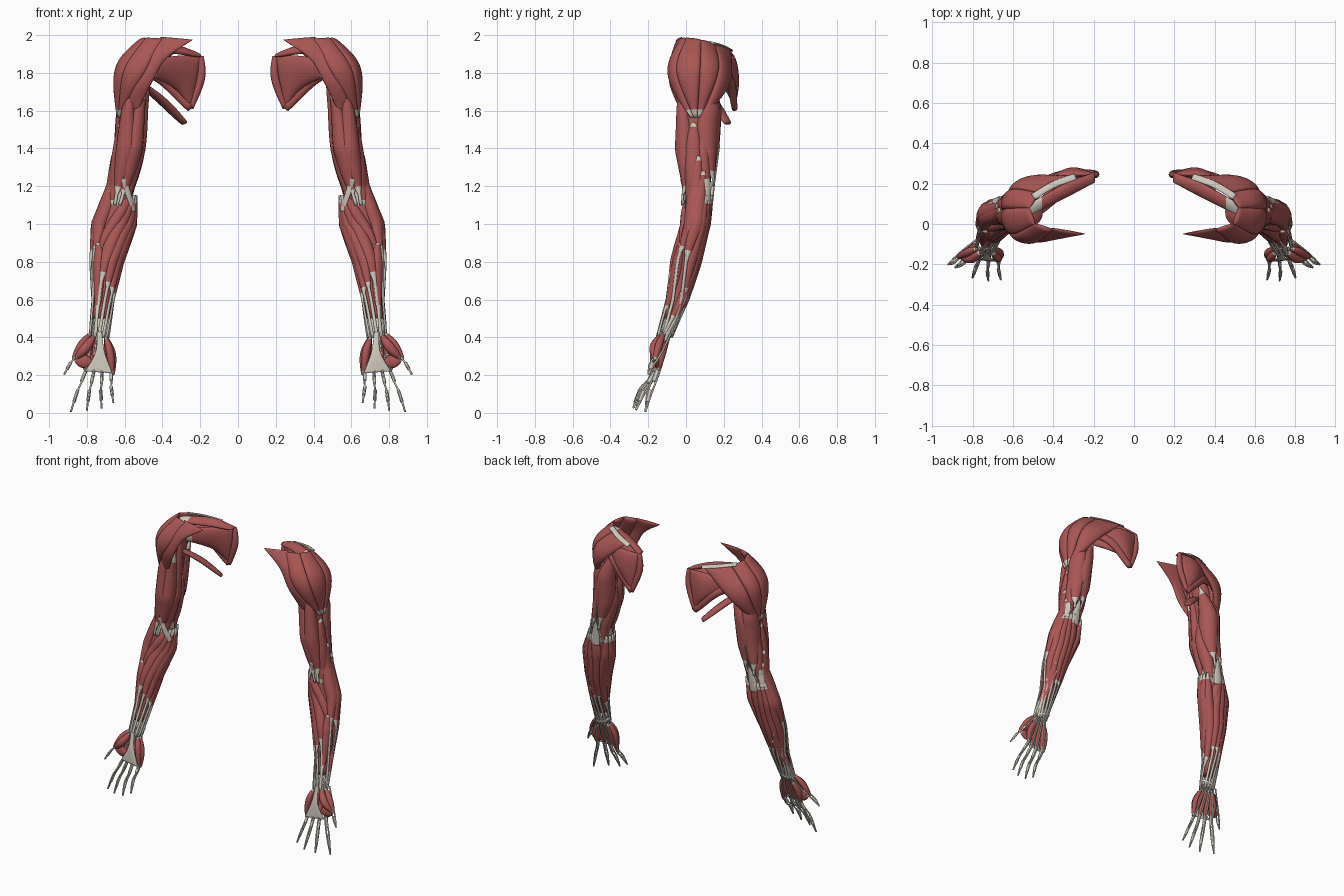
import bpy, bmesh
from math import sin, cos, pi, radians
from mathutils import Vector as V

if "Cube" in bpy.data.objects:
    bpy.data.objects.remove(bpy.data.objects["Cube"])

def material(name, col):
    m = bpy.data.materials.new(name)
    m.diffuse_color = (*col, 1)
    m.use_nodes = True
    m.node_tree.nodes["Principled BSDF"].inputs["Base Color"].default_value = m.diffuse_color
    return m
RED = material("muscle_red", (.40, .095, .088))
PALE = material("tendon_pale", (.62, .58, .50))

def cr(pts, t):
    """Catmull-Rom point on a short control list."""
    p = [V(q) for q in pts]
    p = [p[0] * 2 - p[1]] + p + [p[-1] * 2 - p[-2]]
    x = min(max(t, 0), 1) * (len(pts) - 1)
    i = min(int(x), len(pts) - 2)
    f = x - i
    a, b, c, d = p[i:i + 4]
    return b + ((c - a) * f + (2 * a - 5 * b + 4 * c - d) * f * f + (3 * b - a - 3 * c + d) * f ** 3) / 2

def skin(name, rings, pale, mirror=True):
    """Close a stack of rings; pale(t) tells which bands are tendon."""
    bm = bmesh.new()
    vs = [[bm.verts.new(p) for p in r] for r in rings]
    n = len(vs[0])
    for i in range(len(vs) - 1):
        for j in range(n):
            k = (j + 1) % n
            f = bm.faces.new((vs[i][j], vs[i][k], vs[i + 1][k], vs[i + 1][j]))
            f.material_index = int(pale((i + .5) / (len(vs) - 1)))
    for r, t in ((vs[0], 0), (vs[-1], 1)):
        bm.faces.new(r).material_index = int(pale(t))
    bmesh.ops.recalc_face_normals(bm, faces=bm.faces)
    for f in bm.faces:
        f.smooth = True
    me = bpy.data.meshes.new(name)
    bm.to_mesh(me)
    bm.free()
    me.materials.append(RED)
    me.materials.append(PALE)
    ob = bpy.data.objects.new(name, me)
    bpy.context.collection.objects.link(ob)
    if mirror:
        ob.modifiers.new("mirror", 'MIRROR').use_mirror_merge = False

# Arm envelope: z, centre x, centre y, half width x, half depth y
ARM = [(1.9, .5, .06, .07, .09), (1.6, .56, .07, .09, .128), (1.4, .575, .057, .09, .122),
       (1.2, .615, .065, .083, .087), (1, .655, .05, .124, .082), (.8, .695, 0, .092, .085),
       (.6, .715, -.045, .064, .064), (.4, .735, -.115, .055, .045)]

def env(z):
    for a, b in zip(ARM, ARM[1:]):
        if z >= b[0]:
            break
    f = min(max((a[0] - z) / (a[0] - b[0]), 0), 1)
    return [p + (q - p) * f for p, q in zip(a, b)][1:]

def belly(t, t0, t1):
    u = (t - t0) / (t1 - t0)
    return sin(pi * u) ** .65 if 0 < u < 1 else 0

def loft(name, centre, normal, w, d, span, tw, steps=30, sides=12, mirror=True):
    """Spindle with a belly over span and thin tendons outside it."""
    rings = []
    for i in range(steps + 1):
        t = i / steps
        b = belly(t, *span)
        thin = min(tw, .006)
        hw, hd = tw + (w - tw) * b, thin + (d - thin) * b
        c = centre(t, hd)
        tan = (centre(min(t + .02, 1), hd) - centre(max(t - .02, 0), hd)).normalized()
        n = normal(t)
        n = (n - tan * n.dot(tan)).normalized()
        s = tan.cross(n)
        rings.append([c + s * hw * cos(2 * pi * k / sides) + n * hd * sin(2 * pi * k / sides) for k in range(sides)])
    skin(name, rings, lambda t: belly(t, *span) < .3, mirror)

FULL, TENDON = (0, 1), (-2, -1)

def muscle(name, zs, angles, w, d, span=FULL, tw=.009):
    """Spindle on the arm envelope; angle 0 is lateral, 90 back."""
    path = list(zip(zs, angles))
    sink = .03 if span is FULL else 0      # ends of short muscles dive inward
    def centre(t, hd):
        z, a = cr(path, t)
        x, y, hx, hy = env(z)
        a, r = radians(a), hd + sink * (1 - hd / d)
        return V((x + (hx - r) * cos(a), y + (hy - r) * sin(a), z))
    def normal(t):
        z, a = cr(path, t)
        hx, hy = env(z)[2:]
        return V((cos(radians(a)) * hy, sin(radians(a)) * hx, 0))
    loft(name, centre, normal, w, d, span, tw)

def strand(name, pts, w, d, n=(0, -1, 0), span=FULL, tw=.006, steps=16, mirror=True):
    loft(name, lambda t, h: cr(pts, t), lambda t: V(n), w, d, span, tw, steps, 10, mirror)

def sheet(name, A, B, th, pale_end=1, steps=24, sides=20):
    """Broad muscle: lens-shaped sheet between two edge curves."""
    rings = []
    for i in range(steps + 1):
        u = i / steps
        a, b = cr(A, u), cr(B, u)
        hi, lo = min(u + .03, 1), max(u - .03, 0)
        n = (cr(A, hi) + cr(B, hi) - cr(A, lo) - cr(B, lo)).cross(b - a).normalized()
        k = th * (.25 + .75 * max(sin(pi * u), 0) ** .5)
        ang = [2 * pi * j / sides for j in range(sides)]
        rings.append([a.lerp(b, .5 - .5 * cos(g)) + n * k * sin(g) for g in ang])
    skin(name, rings, lambda t: t > pale_end)

# Deep core that closes the gaps between surface muscles
core = []
for i in range(31):
    z = 1.88 - i * .046
    x, y, hx, hy = env(z)
    core.append([(x + .74 * hx * cos(k * pi / 8), y + .74 * hy * sin(k * pi / 8), z) for k in range(16)])
skin("deep_muscle_core", core, lambda t: .51 < t < .56)

# Shoulder cap: origin and bulge of each seam, shared insertion
SEAMS = [((.4, -.03, 1.98), (.5, -.085, 1.79)), ((.49, 0, 1.985), (.605, -.05, 1.81)),
         ((.52, .08, 1.975), (.638, .075, 1.82)), ((.47, .155, 1.95), (.605, .17, 1.8)),
         ((.32, .24, 1.92), (.51, .225, 1.74))]
seams = [(o, b, (.632, .02 + .02 * i, 1.565)) for i, (o, b) in enumerate(SEAMS)]
for i, (a, b) in enumerate(zip(seams, seams[1:])):
    sheet(f"deltoid_{i}", a, b, .026, .9)
sheet("collar_muscle", [(.24, -.05, 1.975), (.38, -.07, 1.875), (.455, -.075, 1.75), (.53, -.03, 1.6)],
      [(.41, -.02, 1.99), (.49, -.065, 1.87), (.55, -.07, 1.74), (.6, -.01, 1.6)], .016)
strand("shoulder_blade_tendon", [(.29, .235, 1.922), (.4, .195, 1.943), (.5, .135, 1.96)], .02, .012,
       (0, .4, 1), TENDON, .018)

# Shoulder blade: corner points, with front and back layers
INNER, TIP, HEAD = V((.195, .245, 1.89)), V((.25, .258, 1.612)), V((.5, .1, 1.86))
BACK, FRONT, DOWN = V((0, .06, 0)), V((0, -.04, 0)), V((0, 0, -.06))
MID_UP, MID_LOW = V((.33, .21, 1.89)), V((.335, .225, 1.715))
sheet("blade_back_muscle", [INNER, MID_UP + BACK / 2, HEAD + BACK], [TIP, MID_LOW + BACK / 2, HEAD + BACK + DOWN], .026, .9)
sheet("blade_front_muscle", [INNER, MID_UP + FRONT, HEAD + FRONT], [TIP, MID_LOW + FRONT / 2, HEAD + FRONT + DOWN], .028, .82)
strand("blade_edge_muscle", [INNER, (.197, .247, 1.77), TIP], .022, .02, span=(-.12, 1.12))
sheet("blade_top_muscle", [INNER + BACK / 5, (.34, .2, 1.94), (.52, .1, 1.945)],
      [INNER + FRONT, (.34, .13, 1.91), (.52, .04, 1.92)], .02, .85)
strand("blade_lower_muscle", [TIP, (.4, .23, 1.765), (.55, .14, 1.83)], .03, .022, (0, 1, 0), (-.2, 1.1))
strand("left_armpit_muscle", [(-.285, .22, 1.535), (-.4, .14, 1.65), (-.52, .03, 1.75)],
       .036, .018, (.5, .5, .7), (-.15, 1.1), .012, mirror=False)

# Upper arm
BICEPS, LOW, LONG = (1.85, 1.5, 1.3, 1.1), (1.54, 1.34, 1.09), (1.78, 1.5, 1.2)
muscle("biceps_outer", BICEPS, (-75, -65, -70, -80), .054, .054, (.12, .88))
muscle("biceps_inner", BICEPS, (-125, -125, -112, -95), .054, .054, (.12, .9))
muscle("brachialis_outer", LOW, (-15, -18, -65), .05, .04)
muscle("brachialis_inner", LOW, (-168, -158, -120), .042, .04)
muscle("armpit_arm_muscle", BICEPS[:3], (-150, -165, -180), .034, .034)
muscle("triceps_outer", LONG, (50, 40, 70), .064, .05, (0, .92))
muscle("triceps_long", LONG, (140, 118, 105), .066, .055, (.05, .88))
muscle("triceps_inner", LOW, (170, 160, 130), .05, .045)
muscle("triceps_side", LOW, (20, 25, 55), .035, .035)
muscle("triceps_tendon", (1.42, 1.2, 1.08), (84, 88, 95), .034, .012, (.35, 1.3), .004)
bpy.data.objects["triceps_tendon"].data.materials[0] = PALE
muscle("biceps_web", (1.24, 1.07), (-92, -150), .02, .008, TENDON, .017)
muscle("outer_elbow_tendon", (1.24, 1.12), (32, 48), .02, .01, TENDON, .02)

# Forearm: back and front groups fan out from the two elbow knobs
FORE = (1.15, .93, .72, .4)
muscle("brachioradialis", (1.36, 1.1, .85, .42), (5, -18, -35, -15), .047, .042, (0, .66))
muscle("wrist_extensor_long", (1.28, 1.05, .8, .4), (20, 8, 0, 45), .044, .04, (0, .64))
for i in range(4):
    muscle(f"extensor_{i}", FORE, (35 + 15 * i, 32 + 24 * i, 28 + 29 * i, 65 + 24 * i), .036, .036, (.03, .76))
muscle("elbow_back_muscle", (1.14, 1.05, .9), (72, 95, 118), .036, .026)
for i in range(5):
    muscle(f"flexor_{i}", FORE, (142 + 17 * i, 143 + 29 * i, 152 + 33 * i, 188 + 28 * i),
           .040, .038, (.03, .84 - .04 * i))
muscle("pronator", (1.16, 1.04, .86), (215, 260, 315), .034, .034)
muscle("deep_thumb_flexor", (.9, .72, .42), (312, 308, 292), .034, .028, (0, .8))
for i in range(2):
    muscle(f"thumb_mover_{i}", (.78 - .06 * i, .6, .38), (60 + 15 * i, 28 + 20 * i, 25 * i - 15), .025, .02, (0, .75))

# Fingers: knuckle and tip; each has back and palm tendons and joint hoods
FINGERS = {"index": [(.805, -.15, .225), (.885, -.215, .006)], "middle": [(.765, -.17, .21), (.8, -.265, .015)],
           "ring": [(.72, -.175, .205), (.722, -.28, .025)], "little": [(.672, -.165, .215), (.66, -.275, .055)],
           "thumb": [(.845, -.14, .32), (.92, -.2, .205)]}
for i, (nm, (k, t)) in enumerate(FINGERS.items()):
    k, t, thumb = V(k), V(t), nm == "thumb"
    wrist = V((.785, -.105, .42)) if thumb else V((.765 - .018 * i, -.1, .44))
    m = k.lerp(t, .52) + V((.005, -.008, 0))
    for side, s in (("back", 1), ("palm", -1)):
        o = V((0, .012 * s, 0))
        strand(f"{nm}_{side}_tendon", [wrist + 2 * o, k + o, m + o, t], .006, .005, span=TENDON, tw=.005, steps=20)
    for j, (p, q) in enumerate(((k, m), (m, t))):
        strand(f"{nm}_joint_hood_{j}", [p.lerp(q, -.1), p.lerp(q, .5)], .009, .01, span=(-2, 3), tw=.002, steps=8)
        bpy.data.objects[f"{nm}_joint_hood_{j}"].data.materials[0] = PALE
    # small muscles between the hand bones
    if not thumb:
        strand(f"{nm}_hand_muscle", [wrist.lerp(k, .2), wrist.lerp(k, .6), k], .016, .018, span=(0, .95))

# Palm
sheet("palm_sheet", [(.722, -.15, .43), (.705, -.172, .32), (.665, -.188, .21)],
      [(.745, -.15, .43), (.755, -.172, .32), (.81, -.172, .22)], .006, -1)
strand("thumb_pad", [(.76, -.14, .41), (.805, -.17, .345), (.86, -.165, .29)], .026, .024)
strand("thumb_side_pad", [(.78, -.12, .42), (.83, -.143, .36), (.875, -.165, .28)], .02, .02)
strand("thumb_web_muscle", [(.77, -.155, .26), (.865, -.155, .285)], .035, .013)
strand("thumb_web_back", [(.775, -.1, .38), (.805, -.125, .31), (.81, -.145, .225)], .022, .018)
strand("little_pad", [(.7, -.14, .4), (.678, -.165, .32), (.665, -.172, .205)], .021, .024)
strand("little_side_pad", [(.695, -.12, .4), (.662, -.145, .31), (.66, -.165, .2)], .016, .02)
# Wrist band
muscle("wrist_band", (.45, .43, .42), (180, 90, 0), .012, .004, TENDON, .011)
